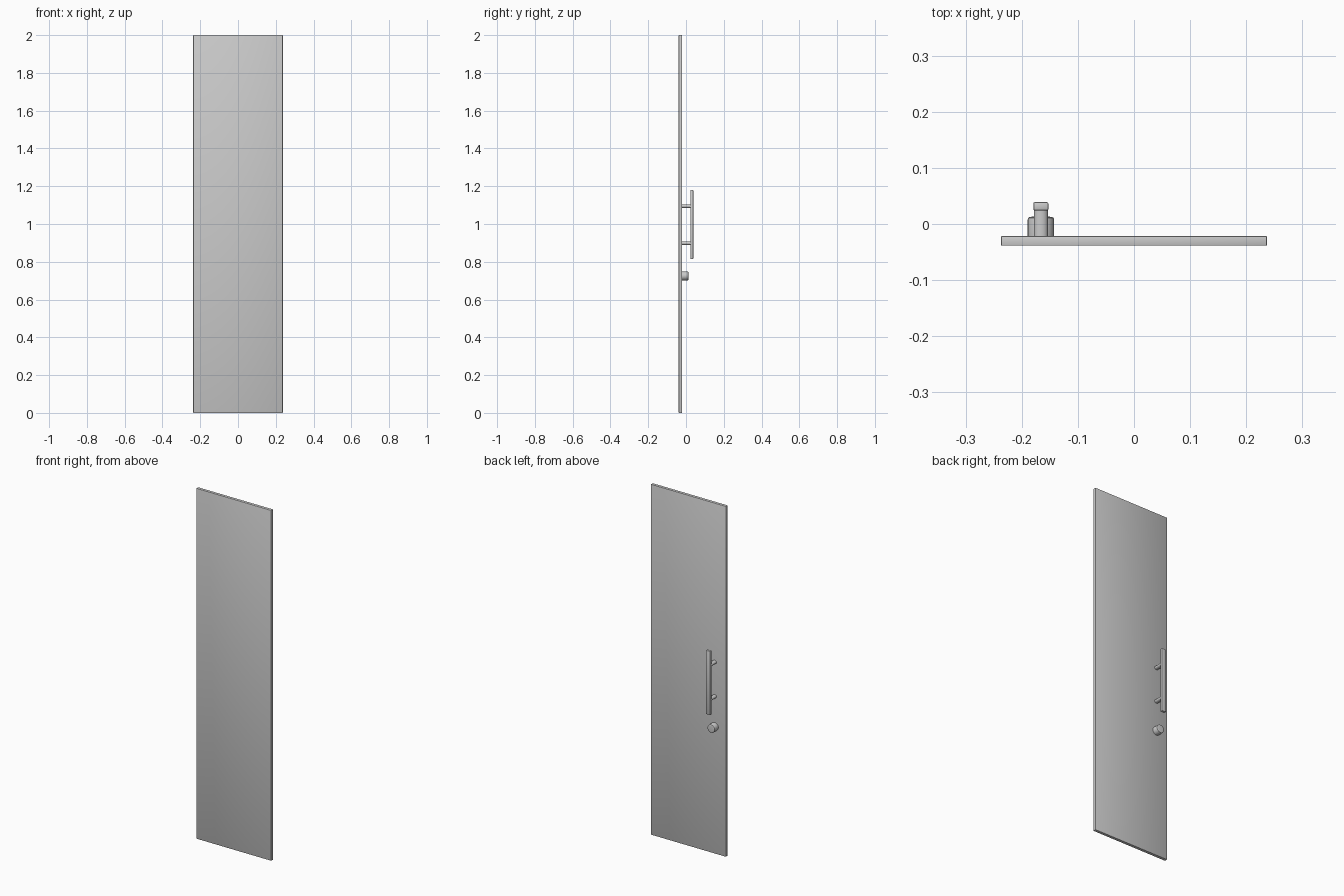
import bpy, bmesh, math
from mathutils import Matrix

if "Cube" in bpy.data.objects:
    bpy.data.objects.remove(bpy.data.objects["Cube"])

HX = -0.166      # handle and lock column
BACK = -0.0215   # rear face of the door leaf


def finish(name, bm, angle=35):
    bmesh.ops.recalc_face_normals(bm, faces=bm.faces)
    me = bpy.data.meshes.new(name)
    bm.to_mesh(me)
    bm.free()
    ob = bpy.data.objects.new(name, me)
    bpy.context.collection.objects.link(ob)
    bpy.context.view_layer.objects.active = ob
    ob.select_set(True)
    bpy.ops.object.shade_smooth_by_angle(angle=math.radians(angle))
    ob.select_set(False)
    return ob


def box(name, x, y, z, bevel):
    bm = bmesh.new()
    bmesh.ops.create_cube(bm, size=1)
    for v in bm.verts:
        for i, (lo, hi) in enumerate((x, y, z)):
            v.co[i] = lo if v.co[i] < 0 else hi
    bmesh.ops.bevel(bm, geom=bm.edges[:], offset=bevel, segments=2,
                    profile=0.5, affect='EDGES')
    return finish(name, bm)


def lathe_y(name, z, profile, sx=1.0, sides=24):
    """Solid turned about the y axis from (radius, y) pairs."""
    bm = bmesh.new()
    rings = []
    for r, y in profile:
        rings.append([bm.verts.new((HX + sx * r * math.cos(2 * math.pi * i / sides), y,
                                    z + r * math.sin(2 * math.pi * i / sides)))
                      for i in range(sides)])
    for a, b in zip(rings, rings[1:]):
        for i in range(sides):
            j = (i + 1) % sides
            bm.faces.new((a[i], a[j], b[j], b[i]))
    bm.faces.new(rings[0])
    bm.faces.new(rings[-1])
    return finish(name, bm)


# Door leaf
box("door_panel", (-0.237, 0.237), (-0.0385, BACK), (0, 2), 0.0015)

# Pull bar
box("pull_bar", (HX - 0.0135, HX + 0.0135), (0.024, 0.039), (0.815, 1.18), 0.003)

# Two stand-offs carrying the bar
for n, z in (("lower", 0.898), ("upper", 1.094)):
    lathe_y(n + "_standoff", z, [(0.0095, BACK - 0.003), (0.0095, 0.027)], sx=1.3)

# Round lock knob with a softened front edge
lathe_y("lock_knob", 0.725, [(0.0235, BACK - 0.003), (0.0235, 0.008),
                             (0.0225, 0.011), (0.020, 0.0125),
                             (0.016, 0.013)])
